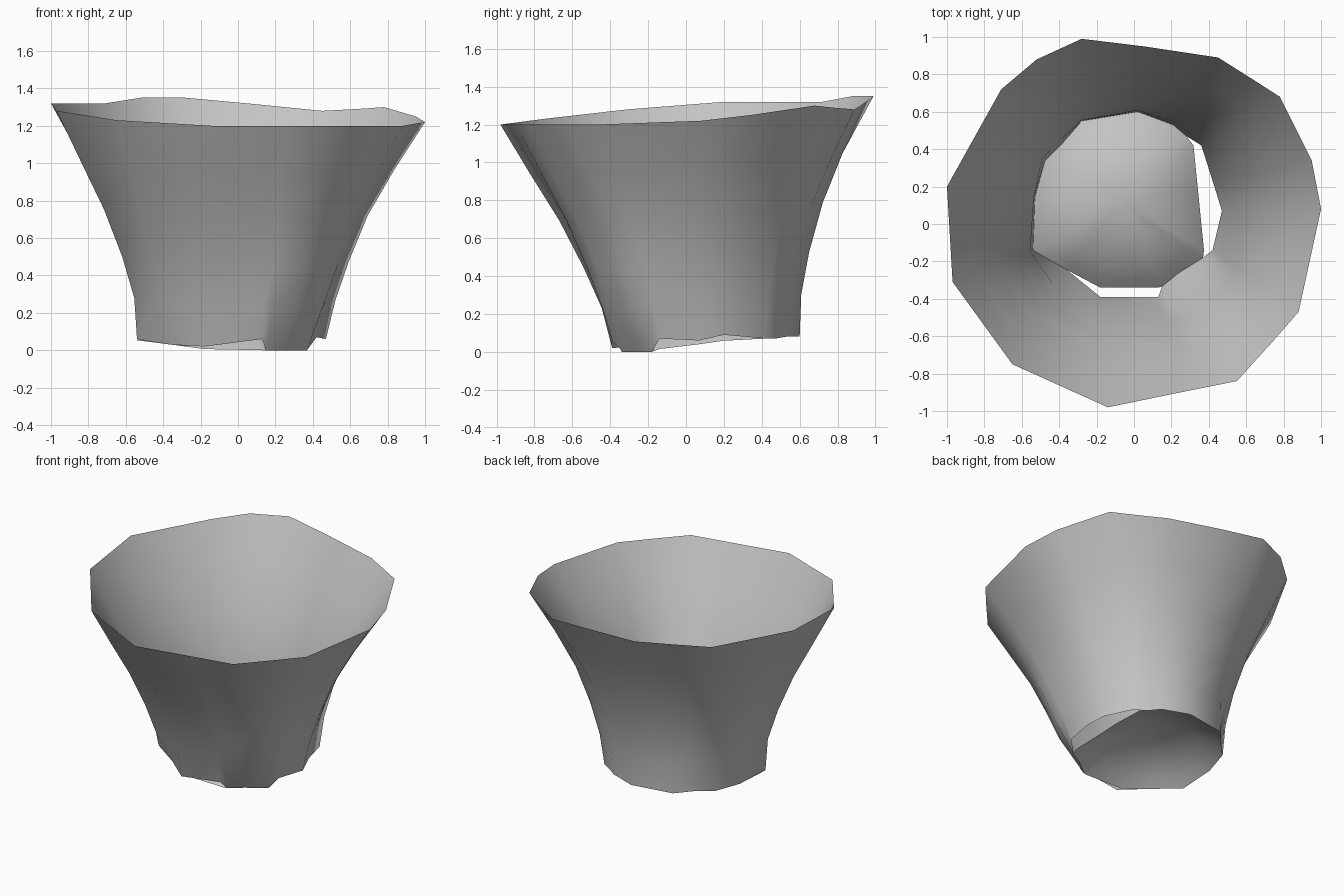
import bpy
import bmesh
from mathutils import Vector

default_cube = bpy.data.objects.get("Cube")
if default_cube:
    bpy.data.objects.remove(default_cube, do_unlink=True)

# One matte grey for the whole vessel
grey = bpy.data.materials.new("plain_grey")
grey.use_nodes = True
grey.diffuse_color = (0.55, 0.55, 0.55, 1)
shader = grey.node_tree.nodes["Principled BSDF"]
shader.inputs["Base Color"].default_value = grey.diffuse_color
shader.inputs["Roughness"].default_value = 0.8

# Uneven wall: each column joins a rim point to a foot point;
# the last value draws the foot in towards the middle
columns = [
    ((-1, .2, 1.32), (-.53, .14, .06), 1),
    ((-.71, .72, 1.32), (-.49, .35, .07), .97),
    ((-.52, .88, 1.35), (-.39, .45, .08), .97),
    ((-.28, .99, 1.35), (-.28, .55, .08), 1),
    ((.05, .95, 1.32), (.02, .6, .08), 1),
    ((.45, .89, 1.28), (.21, .53, .08), 1),
    ((.64, .77, 1.29), (.28, .47, .07), 1),
    ((.78, .68, 1.3), (.36, .42, .07), 1),
    ((.95, .34, 1.25), (.43, .2, .09), 1),
    ((1, .08, 1.22), (.47, .07, .06), 1),
    ((.88, -.47, 1.2), (.42, -.14, .07), 1),
    ((.74, -.63, 1.2), (.41, -.2, 0), .9),
    ((.55, -.84, 1.2), (.29, -.32, 0), .82),
    ((.25, -.9, 1.2), (.17, -.38, 0), .88),
    ((.2, -.91, 1.2), (.13, -.39, .06), 1),
    ((-.14, -.98, 1.2), (-.18, -.39, .02), 1),
    ((-.65, -.75, 1.23), (-.42, -.29, .03), .85),
    ((-.97, -.31, 1.28), (-.54, -.14, .06), 1),
]
# Flare of the side: (height share, outward share)
flare = [(0, 0), (.18, .06), (.36, .2), (.57, .41), (.78, .69), (1, 1)]


def bridge(bm, lower, upper):
    """Join two closed rings of vertices with quads."""
    for i in range(len(lower)):
        j = (i + 1) % len(lower)
        bm.faces.new((lower[j], lower[i], upper[i], upper[j]))


def finish(bm, name):
    """Turn a bmesh into a smooth grey object."""
    mesh = bpy.data.meshes.new(name)
    bm.to_mesh(mesh)
    bm.free()
    mesh.materials.append(grey)
    for polygon in mesh.polygons:
        polygon.use_smooth = True
    obj = bpy.data.objects.new(name, mesh)
    bpy.context.collection.objects.link(obj)


def wall_point(column, height, outward):
    rim, foot, tuck = Vector(column[0]), Vector(column[1]), column[2]
    # The back rises steeper than the front, the right steeper than the left
    outward -= .27 * rim.y * height * (1 - height)
    outward += .4 * rim.x * height * (1 - height) ** 3
    point = foot.lerp(rim, outward)
    if height == 0:
        point *= tuck
    point.z = foot.z + (rim.z - foot.z) * height
    return point


# Flared single-skin wall
bm = bmesh.new()
rings = [[bm.verts.new(wall_point(column, *step)) for column in columns]
         for step in flare]
for lower, upper in zip(rings, rings[1:]):
    bridge(bm, lower, upper)
finish(bm, "flared_wall")


# Domed floor that leaves gaps at the front and left
def floor_edge(foot):
    x, y, z = foot
    tilt = max(0, .05 + .13 * y - .04 * x)
    return Vector((min(x, .36 - .1 * y), max(y, -.34), min(z, tilt)))


edge = [floor_edge(wall_point(column, 0, 0)) for column in columns]
centre = Vector((-.08, .12, .05))
crown = .17
bm = bmesh.new()
rings = []
for share in (1, .9, .75, .5, .25):
    ring = []
    for point in edge:
        spot = centre.lerp(point, share)
        spot.z += crown * (1 - share ** 2.5)
        ring.append(bm.verts.new(spot))
    rings.append(ring)
for outer, inner in zip(rings, rings[1:]):
    bridge(bm, outer, inner)
top = bm.verts.new(centre + Vector((0, 0, crown)))
for i, vert in enumerate(rings[-1]):
    bm.faces.new((rings[-1][(i + 1) % len(edge)], vert, top))
finish(bm, "domed_floor")
